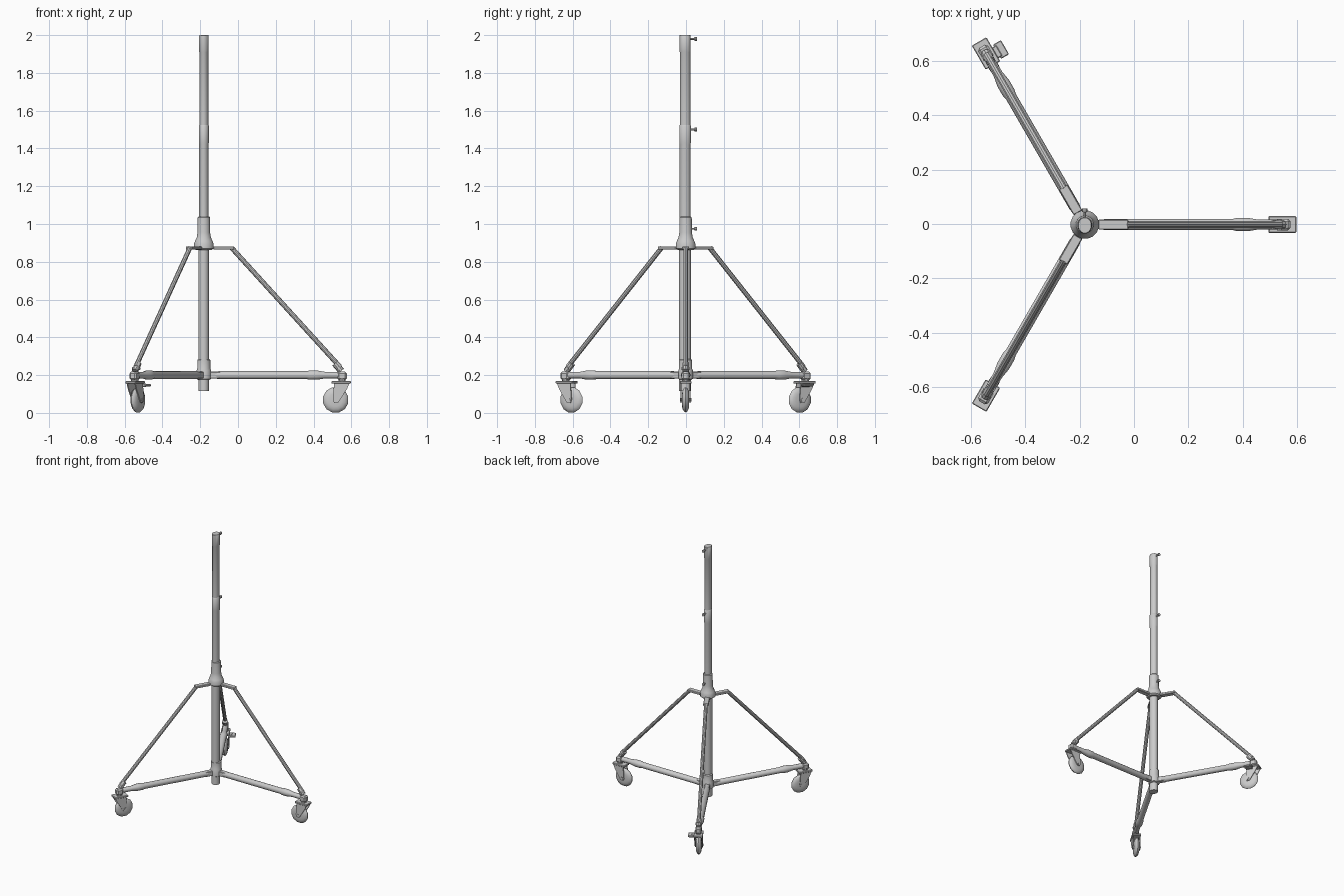
import bpy, bmesh, math
from mathutils import Vector, Matrix

cube = bpy.data.objects.get("Cube")
if cube:
    bpy.data.objects.remove(cube, do_unlink=True)

grey = bpy.data.materials.new("satin_grey")
grey.use_nodes = True
COLOUR = (0.6, 0.6, 0.6, 1)
grey.diffuse_color = COLOUR
grey.node_tree.nodes["Principled BSDF"].inputs["Base Color"].default_value = COLOUR

HUB = Vector((-0.181, -0.002, 0))


def finish(name, bm, turn=0):
    """Turn a part about the mast, then move it to the hub."""
    bmesh.ops.recalc_face_normals(bm, faces=bm.faces)
    bm.transform(Matrix.Translation(HUB) @ Matrix.Rotation(turn, 4, 'Z'))
    mesh = bpy.data.meshes.new(name)
    bm.to_mesh(mesh)
    bm.free()
    mesh.materials.append(grey)
    obj = bpy.data.objects.new(name, mesh)
    bpy.context.collection.objects.link(obj)
    bpy.ops.object.select_all(action='DESELECT')
    bpy.context.view_layer.objects.active = obj
    obj.select_set(True)
    bpy.ops.object.shade_smooth_by_angle(angle=math.radians(35))
    return obj


def lathe(name, start, axis, profile, turn=0, sides=16, depth=1):
    """Stack rings of (distance, radius) along an axis and cap the ends."""
    bm = bmesh.new()
    basis = Matrix.Translation(start) @ Vector(axis).to_track_quat('Z', 'Y').to_matrix().to_4x4()
    rings = []
    for d, r in profile:
        angles = [math.tau * (i + 0.5) / sides for i in range(sides)]
        rings.append([bm.verts.new(basis @ Vector((r * math.cos(a), depth * r * math.sin(a), d)))
                      for a in angles])
    for low, high in zip(rings, rings[1:]):
        for i in range(sides):
            j = (i + 1) % sides
            bm.faces.new((low[i], low[j], high[j], high[i]))
    bm.faces.new(rings[0])
    bm.faces.new(rings[-1])
    return finish(name, bm, turn)


def rod(name, a, b, radius, turn=0, sides=10):
    a, b = Vector(a), Vector(b)
    return lathe(name, a, b - a, [(0, radius), ((b - a).length, radius)], turn, sides)


def box(name, centre, size, turn=0, bevel=0.003):
    bm = bmesh.new()
    bmesh.ops.create_cube(bm, size=1)
    bm.transform(Matrix.Translation(centre) @ Matrix.Diagonal((*size, 1)))
    bmesh.ops.bevel(bm, geom=bm.edges[:], offset=bevel, segments=1, affect='EDGES')
    return finish(name, bm, turn)


def plate(name, outline, y, thickness, turn=0):
    """Extrude an (r, z) outline sideways."""
    bm = bmesh.new()
    face = bm.faces.new([bm.verts.new((r, y - thickness / 2, z)) for r, z in outline])
    out = bmesh.ops.extrude_face_region(bm, geom=[face])
    verts = [v for v in out["geom"] if isinstance(v, bmesh.types.BMVert)]
    bmesh.ops.translate(bm, verts=verts, vec=(0, thickness, 0))
    return finish(name, bm, turn)


UP = (0, 0, 1)
MAST = (0, -0.003, 0)
# Telescoping mast, slightly deeper than wide, and its collars
lathe("lower_mast", MAST, UP, [(0.115, 0.028), (0.9, 0.028)], depth=1.12)
lathe("middle_mast", MAST, UP, [(0.9, 0.025), (1.42, 0.025), (1.43, 0.027), (1.52, 0.027),
                                (1.525, 0.024)], depth=1.15)
lathe("upper_mast", MAST, UP, [(1.5, 0.024), (1.91, 0.024), (1.915, 0.026), (1.997, 0.026),
                               (2.0, 0.024)], depth=1.18)
lathe("upper_hub", (0, 0, 0), UP, [(0.862, 0.042), (0.87, 0.053), (0.895, 0.053), (0.91, 0.047),
                                   (0.93, 0.038), (0.955, 0.034), (1.035, 0.033), (1.04, 0.028)])
lathe("lower_hub", (0, 0, 0), UP, [(0.175, 0.03), (0.18, 0.039), (0.225, 0.039), (0.235, 0.035),
                                   (0.28, 0.035), (0.285, 0.028)])
# Locking screws on the back of the mast
for label, z in (("upper", 1.98), ("middle", 1.5), ("lower", 0.975)):
    lathe(label + "_lock_screw", (0, 0.015, z), (0, 1, 0),
          [(0, 0.005), (0.03, 0.005), (0.032, 0.01), (0.044, 0.01)], sides=10)

for n, side in enumerate(("left", "back", "front")):
    t = n * math.tau / 3
    # Base leg with its inner socket and outer sleeve
    box(side + "_leg_socket", (0.055, 0, 0.2), (0.06, 0.034, 0.036), t)
    lathe(side + "_leg", (0, 0, 0.2), (1, 0, 0),
          [(0.05, 0.015), (0.075, 0.021), (0.545, 0.021), (0.56, 0.025), (0.6, 0.025),
           (0.64, 0.018), (0.72, 0.018)], t)
    box(side + "_leg_end", (0.732, 0, 0.196), (0.05, 0.042, 0.045), t, 0.009)
    # Brace, its upper arm and its lower hinge
    box(side + "_brace_arm", (0.105, 0, 0.873), (0.11, 0.037, 0.017), t)
    rod(side + "_brace", (0.147, 0, 0.874), (0.72, 0, 0.245), 0.013, t)
    rod(side + "_brace_socket", (0.694, 0, 0.262), (0.728, 0, 0.222), 0.018, t)
    rod(side + "_hinge_pin", (0.716, -0.021, 0.235), (0.716, 0.021, 0.235), 0.009, t)
    # Swivel caster
    rod(side + "_caster_stem", (0.732, 0, 0.155), (0.732, 0, 0.19), 0.02, t)
    box(side + "_caster_plate", (0.727, 0, 0.162), (0.102, 0.062, 0.014), t)
    for s in (-1, 1):
        plate(side + "_caster_fork", [(0.69, 0.158), (0.772, 0.158), (0.757, 0.125), (0.712, 0.055),
                                      (0.69, 0.052), (0.683, 0.07)], s * 0.024, 0.006, t)
    lathe(side + "_wheel", (0.698, -0.019, 0.069), (0, 1, 0),
          [(0, 0.035), (0.003, 0.05), (0.01, 0.064), (0.019, 0.069), (0.028, 0.064),
           (0.035, 0.05), (0.038, 0.035)], t, 12)
    rod(side + "_axle", (0.698, -0.03, 0.069), (0.698, 0.03, 0.069), 0.009, t)

# Brake pedal on the back caster
back = math.tau / 3
box("brake_pedal", (0.712, -0.055, 0.147), (0.06, 0.034, 0.012), back)
box("brake_bracket", (0.712, -0.036, 0.147), (0.045, 0.024, 0.018), back)
